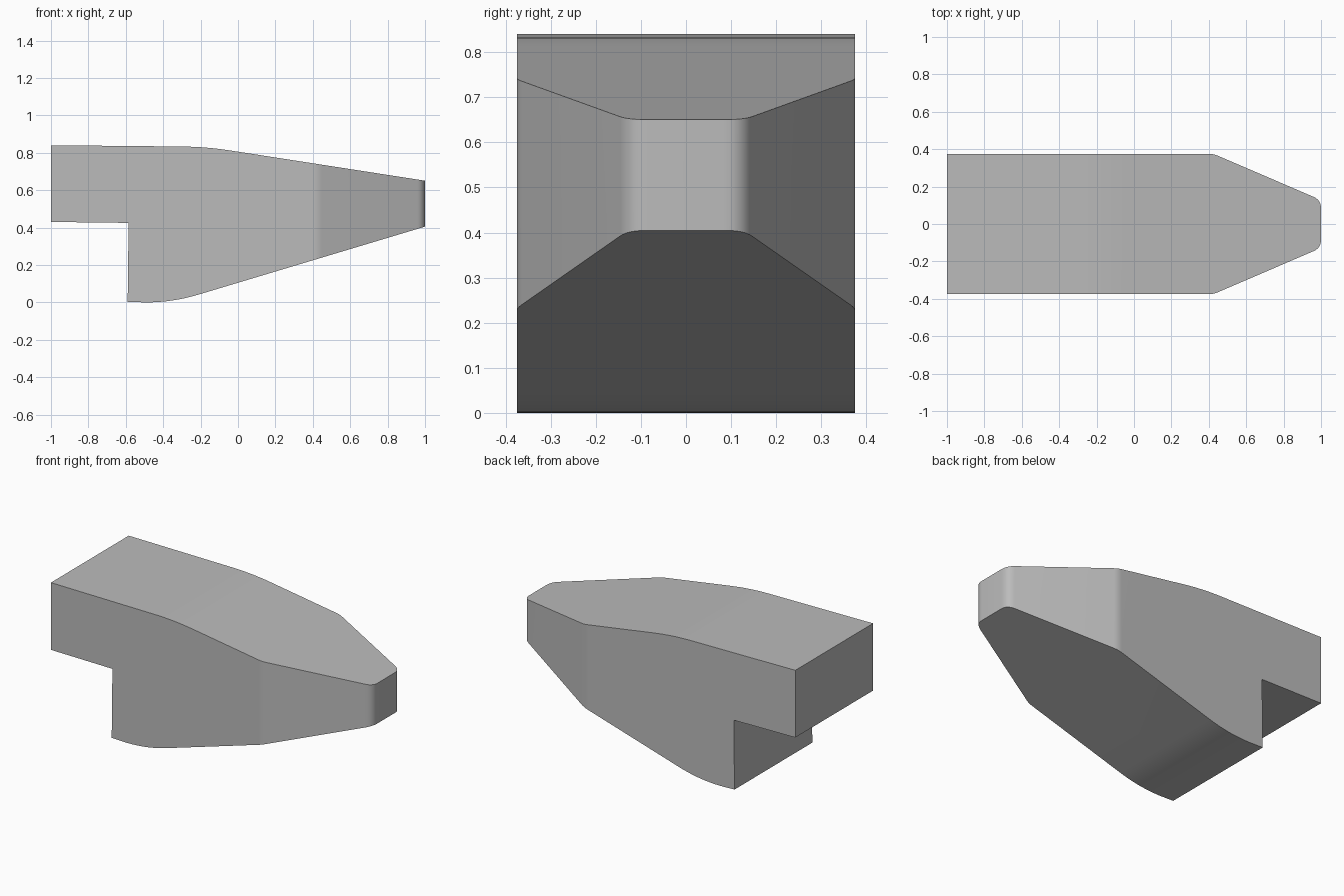
import bpy
import bmesh
import math
from mathutils import Vector

cube = bpy.data.objects.get("Cube")
if cube:
    bpy.data.objects.remove(cube, do_unlink=True)

grey = bpy.data.materials.new("plain grey")
grey.use_nodes = True
colour = (0.5, 0.5, 0.5, 1)
grey.diffuse_color = colour
grey.node_tree.nodes["Principled BSDF"].inputs["Base Color"].default_value = colour


def rounded(corners, steps=8):
    """Outline from (u, v, reach) corners; reach is the length of rounding on each side."""
    outline = []
    for i, (u, v, reach) in enumerate(corners):
        p = Vector((u, v))
        if not reach:
            outline.append(p)
            continue
        before = Vector(corners[i - 1][:2])
        after = Vector(corners[(i + 1) % len(corners)][:2])
        a = p + (before - p).normalized() * reach
        b = p + (after - p).normalized() * reach
        for k in range(steps + 1):
            t = k / steps
            outline.append(a * (1 - t) ** 2 + p * 2 * t * (1 - t) + b * t * t)
    return outline


def prism(name, outline, place, depth):
    """Extrude an outline; place maps (u, v) to the starting plane."""
    bm = bmesh.new()
    face = bm.faces.new([bm.verts.new(place(p)) for p in outline])
    extruded = bmesh.ops.extrude_face_region(bm, geom=[face])["geom"]
    moved = [e for e in extruded if isinstance(e, bmesh.types.BMVert)]
    bmesh.ops.translate(bm, vec=depth, verts=moved)
    bmesh.ops.recalc_face_normals(bm, faces=bm.faces)
    mesh = bpy.data.meshes.new(name)
    bm.to_mesh(mesh)
    bm.free()
    mesh.materials.append(grey)
    obj = bpy.data.objects.new(name, mesh)
    bpy.context.collection.objects.link(obj)
    return obj


# Side profile: stepped back, gently bent top and rising underside
side = rounded([
    (-1, 0.84, 0), (-1, 0.43, 0), (-0.585, 0.425, 0), (-0.59, 0.003, 0),
    (-0.5, 0, 0), (-0.35, 0, 0.14), (1.1, 0.435, 0), (1.1, 0.635, 0),
    (-0.17, 0.832, 0.13)])
body = prism("wedge_body", side, lambda p: (p.x, -0.375, p.y), (0, 0.75, 0))

# Plan outline: parallel sides tapering to a blunt rounded nose
half = [(-1.2, 0.375, 0), (0.425, 0.375, 0.025), (1, 0.128, 0.045)]
plan = rounded(half + [(x, -y, r) for x, y, r in reversed(half)])
cutter = prism("plan_cutter", plan, lambda p: (p.x, p.y, -0.2), (0, 0, 1.4))

# Trim the body to the plan outline and bake the result
trim = body.modifiers.new("plan_trim", "BOOLEAN")
trim.operation = "INTERSECT"
trim.solver = "EXACT"
trim.object = cutter
bpy.context.view_layer.objects.active = body
body.select_set(True)
bpy.ops.object.modifier_apply(modifier=trim.name)
bpy.data.objects.remove(cutter, do_unlink=True)

bpy.ops.object.select_all(action="DESELECT")
body.select_set(True)
bpy.context.view_layer.objects.active = body
bpy.ops.object.shade_smooth_by_angle(angle=math.radians(30))
